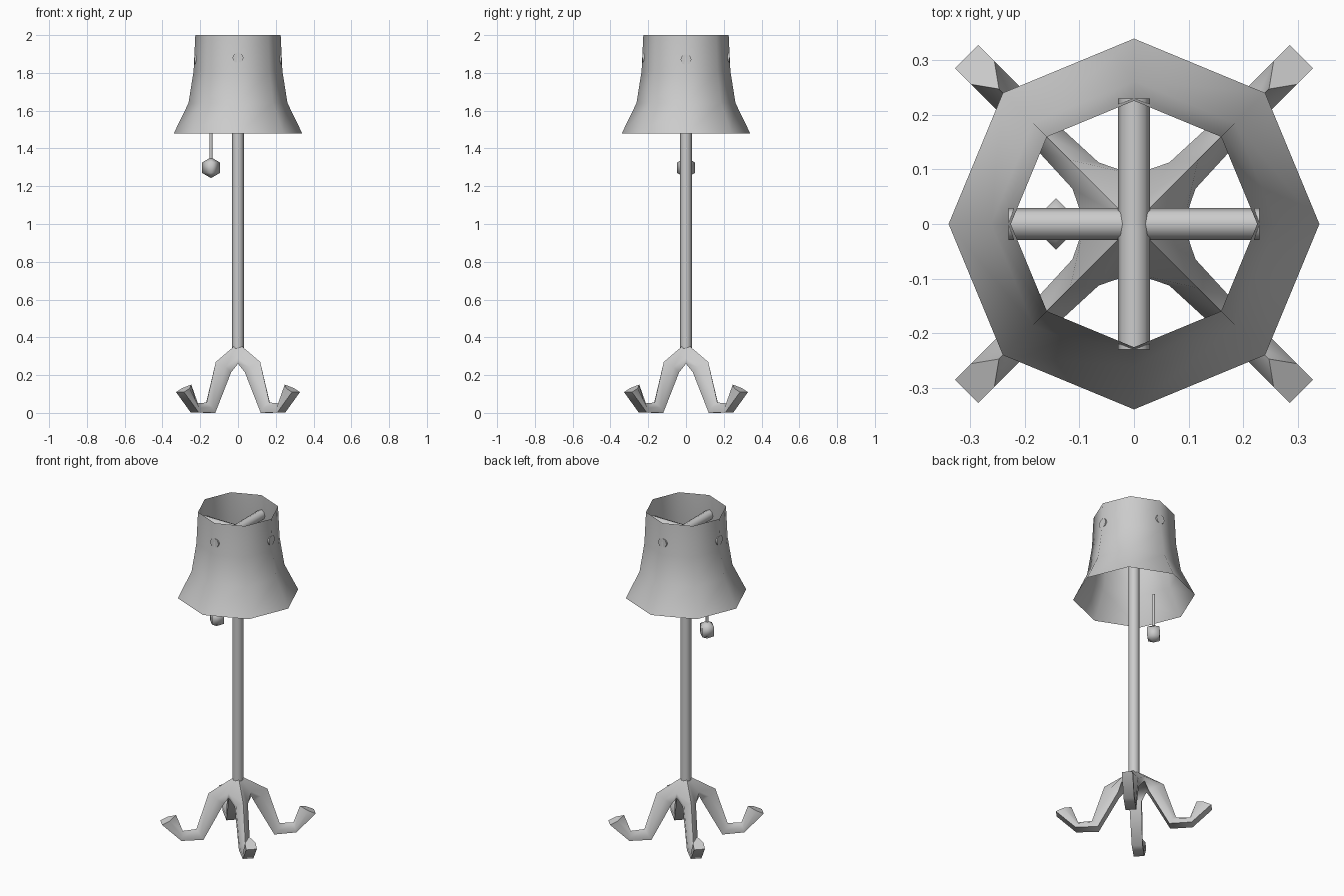
import bpy, bmesh, math
from mathutils import Vector, Matrix

if "Cube" in bpy.data.objects:
    bpy.data.objects.remove(bpy.data.objects["Cube"])

grey = bpy.data.materials.new("plain grey")
grey.use_nodes = True
grey.diffuse_color = (0.6, 0.6, 0.6, 1)
grey.node_tree.nodes["Principled BSDF"].inputs["Base Color"].default_value = grey.diffuse_color


def finish(name, bm, angle=60):
    """Turn a bmesh into a smooth-shaded object."""
    mesh = bpy.data.meshes.new(name)
    bm.to_mesh(mesh)
    bm.free()
    mesh.materials.append(grey)
    obj = bpy.data.objects.new(name, mesh)
    bpy.context.collection.objects.link(obj)
    bpy.ops.object.select_all(action='DESELECT')
    obj.select_set(True)
    bpy.context.view_layer.objects.active = obj
    bpy.ops.object.shade_smooth_by_angle(angle=math.radians(angle))
    return obj


def rod(name, start, end, radius, sides=8):
    """Capped rod between two points."""
    a, b = Vector(start), Vector(end)
    turn = (b - a).to_track_quat('Z', 'Y').to_matrix().to_4x4()
    bm = bmesh.new()
    bmesh.ops.create_cone(bm, cap_ends=True, segments=sides, radius1=radius,
                          radius2=radius, depth=(b - a).length,
                          matrix=Matrix.Translation((a + b) / 2) @ turn)
    return finish(name, bm)


# Flared open shade with eight sides
bm = bmesh.new()
rings = []
for r, z in [(0.34, 1.48), (0.262, 1.64), (0.235, 1.81), (0.226, 2.0)]:
    rings.append([bm.verts.new((r * math.cos(i * math.pi / 4), r * math.sin(i * math.pi / 4), z))
                  for i in range(8)])
for low, high in zip(rings, rings[1:]):
    for i in range(8):
        j = (i + 1) % 8
        bm.faces.new((low[i], low[j], high[j], high[i]))
finish("lamp_shade", bm)

# Pole and the crossed bars holding the shade
rod("pole", (0, 0, 0.3), (0, 0, 1.88), 0.031)
rod("shade_bar_side", (-0.23, 0, 1.87), (0.23, 0, 1.87), 0.029)
rod("shade_bar_front", (0, -0.23, 1.88), (0, 0.23, 1.88), 0.029)

# Pull cord and its faceted knob
rod("pull_cord", (-0.143, 0, 1.33), (-0.143, 0, 1.55), 0.008)
bm = bmesh.new()
bmesh.ops.create_uvsphere(bm, u_segments=4, v_segments=3, radius=0.055,
                          matrix=Matrix.Translation((-0.143, 0, 1.298)))
finish("pull_knob", bm)

# Four diagonal legs joined in a hub: (underside d, z), (ridge d, z), half width
sections = [
    ((0.064, 0.26), (0.0, 0.37), 0.064),
    ((0.085, 0.215), (0.166, 0.27), 0.034),
    ((0.2, 0.0), (0.235, 0.055), 0.03),
    ((0.325, 0.003), (0.312, 0.05), 0.03),
    ((0.434, 0.11), (0.35, 0.15), 0.03),
]
bm = bmesh.new()
for k in range(4):
    spin = Matrix.Rotation(math.radians(45 + 90 * k), 3, 'Z')
    loops = []
    for n, ((bd, bz), (td, tz), w) in enumerate(sections):
        # The hub section keeps vertical seams; the others bulge halfway up
        md = bd if n == 0 else (bd + td) / 2
        mz = bz + 0.03 if n == 0 else (bz + tz) / 2
        points = [(bd, -w, bz), (md, -w, mz), (td, 0, tz), (md, w, mz), (bd, w, bz)]
        loops.append([bm.verts.new(spin @ Vector(p)) for p in points])
    for a, b in zip(loops, loops[1:]):
        for i in range(5):
            j = (i + 1) % 5
            bm.faces.new((a[i], a[j], b[j], b[i]))
    bm.faces.new(loops[-1])
    centre = bm.verts.new((0, 0, 0.26))
    bm.faces.new((loops[0][0], loops[0][4], centre))
bmesh.ops.remove_doubles(bm, verts=bm.verts, dist=0.0005)
bmesh.ops.recalc_face_normals(bm, faces=bm.faces)
finish("leg_base", bm, 65)
